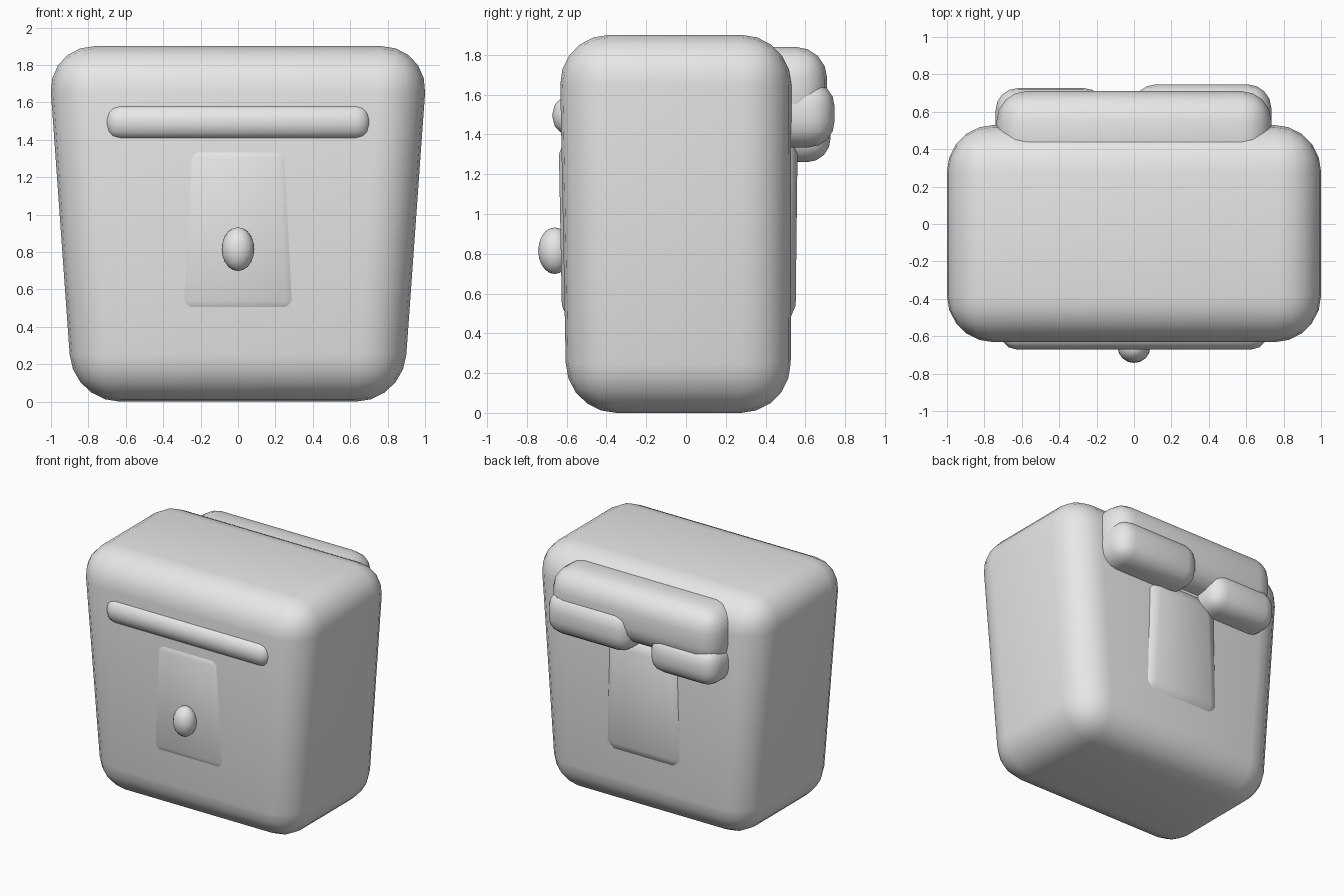
import bpy, math

if "Cube" in bpy.data.objects:
    bpy.data.objects.remove(bpy.data.objects["Cube"])

grey = bpy.data.materials.new("plain grey")
grey.diffuse_color = (0.8, 0.8, 0.8, 1)
grey.use_nodes = True
grey.node_tree.nodes["Principled BSDF"].inputs["Base Color"].default_value = grey.diffuse_color


def finish(ob):
    ob.data.materials.append(grey)
    bpy.ops.object.select_all(action='DESELECT')
    ob.select_set(True)
    bpy.context.view_layer.objects.active = ob
    bpy.ops.object.shade_smooth_by_angle(angle=math.radians(50))


def rounded_block(name, bottom, top, z0, z1, radius, segments):
    """Tapered box; bottom and top are (x0, x1, y0, y1)."""
    verts = []
    for (x0, x1, y0, y1), z in ((bottom, z0), (top, z1)):
        verts += [(x0, y0, z), (x1, y0, z), (x1, y1, z), (x0, y1, z)]
    faces = [(3, 2, 1, 0), (4, 5, 6, 7)]
    faces += [(i, (i + 1) % 4, (i + 1) % 4 + 4, i + 4) for i in range(4)]
    me = bpy.data.meshes.new(name)
    me.from_pydata(verts, [], faces)
    ob = bpy.data.objects.new(name, me)
    bpy.context.collection.objects.link(ob)
    bpy.context.view_layer.objects.active = ob
    mod = ob.modifiers.new("round", 'BEVEL')
    mod.width = radius
    mod.segments = segments
    mod.limit_method = 'NONE'
    bpy.ops.object.modifier_apply(modifier=mod.name)
    finish(ob)
    return ob


# Main tapered body
rounded_block("body", (-0.882, 0.882, -0.6, 0.526), (1.018 * -1, 1.018, -0.637, 0.53),
              0, 1.9, 0.25, 5)

# Slab running through the body, just proud at front and back
rounded_block("centre_panel", (-0.38, 0.38, -0.622, 0.55), (-0.33, 0.33, -0.641, 0.562),
              0.42, 1.42, 0.12, 2)

# Brow bar on the front
s = (-0.71, 0.71, -0.67, -0.47)
rounded_block("front_bar", s, s, 1.4, 1.59, 0.08, 3)

# Rounded pads on the back
s = (-0.735, 0.735, 0.28, 0.71)
rounded_block("back_bar", s, s, 1.4, 1.84, 0.16, 4)
s = (-0.01, 0.735, 0.3, 0.747)
rounded_block("back_pad_long", s, s, 1.335, 1.67, 0.13, 4)
s = (-0.74, -0.15, 0.3, 0.727)
rounded_block("back_pad_short", s, s, 1.26, 1.56, 0.12, 4)

# Oval knob on the front
bpy.ops.mesh.primitive_uv_sphere_add(segments=16, ring_count=10, location=(0, -0.66, 0.815))
knob = bpy.context.object
knob.name = "knob"
knob.scale = (0.087, 0.083, 0.117)
bpy.ops.object.transform_apply(location=False, rotation=False, scale=True)
finish(knob)
